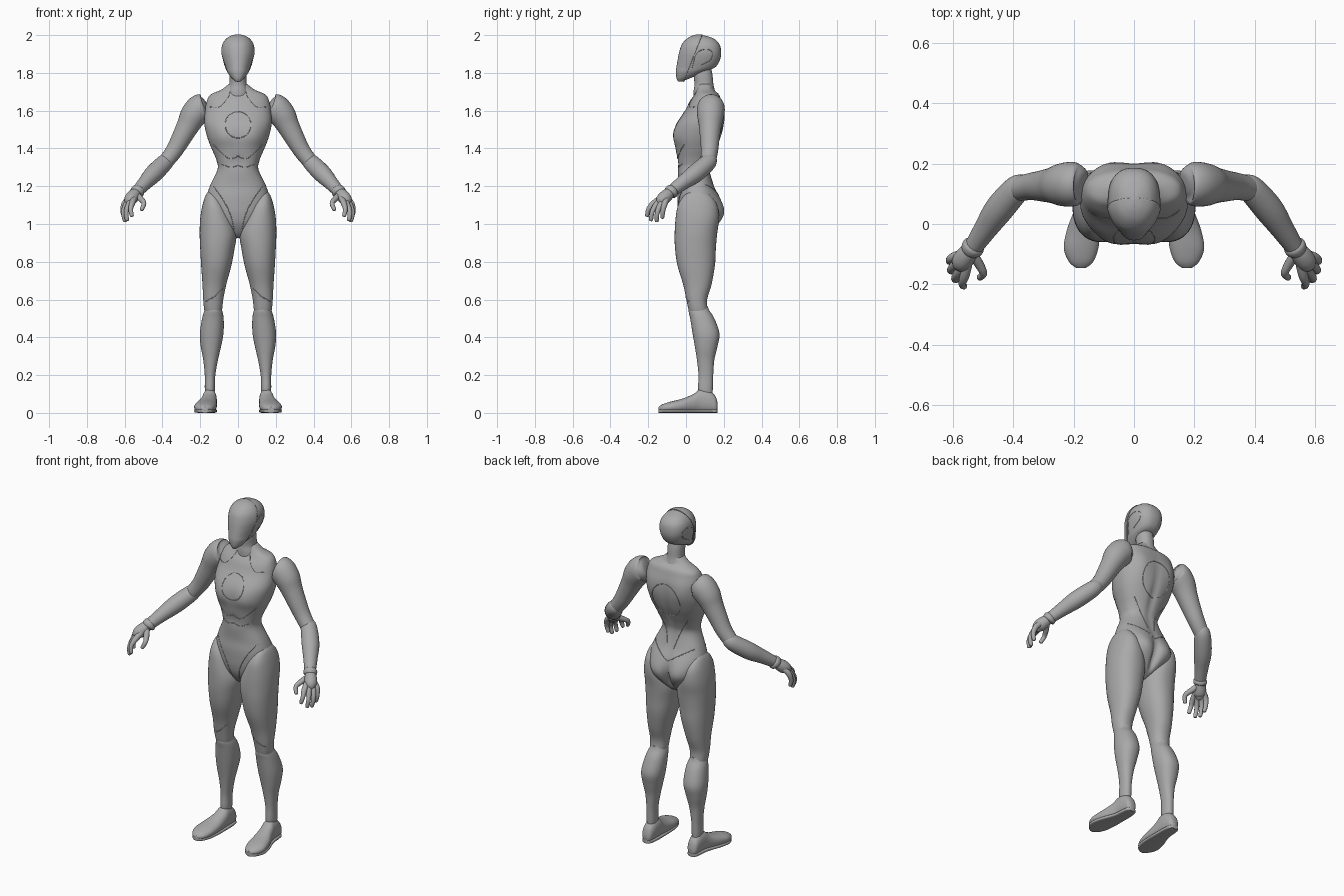
import bpy
import bmesh
from math import cos, sin, pi, exp, copysign, radians
from mathutils import Vector
from mathutils.bvhtree import BVHTree

if "Cube" in bpy.data.objects:
    bpy.data.objects.remove(bpy.data.objects["Cube"], do_unlink=True)

grey = bpy.data.materials.new("matte grey")
grey.use_nodes = True
grey.diffuse_color = (0.4, 0.4, 0.4, 1)
grey.node_tree.nodes["Principled BSDF"].inputs["Base Color"].default_value = grey.diffuse_color


def smooth_rows(rows, steps):
    """Resample rows of numbers along a Catmull-Rom spline."""
    rows = [Vector(row) for row in rows]
    padded = [rows[0]] + rows + [rows[-1]]
    result = []
    for a, b, c, d in zip(padded, padded[1:], padded[2:], padded[3:]):
        for i in range(steps):
            t = i / steps
            result.append(b + t / 2 * ((c - a) + t * ((2 * a - 5 * b + 4 * c - d)
                          + t * (3 * b - 3 * c + d - a))))
    return result + [rows[-1]]


def finish(name, bm, mirrored):
    """Turn a bmesh into a smooth shaded object, optionally on both sides."""
    bmesh.ops.recalc_face_normals(bm, faces=bm.faces)
    mesh = bpy.data.meshes.new(name)
    bm.to_mesh(mesh)
    bm.free()
    mesh.materials.append(grey)
    mesh.shade_smooth()
    mesh.set_sharp_from_angle(angle=radians(50))
    obj = bpy.data.objects.new(name, mesh)
    bpy.context.scene.collection.objects.link(obj)
    if mirrored:
        obj.modifiers.new("both_sides", 'MIRROR').use_mirror_merge = False
    return obj


def skin(name, rings, mirrored):
    """Bridge rings of points into a closed surface."""
    bm = bmesh.new()
    loops = [[bm.verts.new(co) for co in ring] for ring in rings]
    for low, high in zip(loops, loops[1:]):
        for i in range(len(low)):
            bm.faces.new((low[i - 1], low[i], high[i], high[i - 1]))
    bm.faces.new(loops[0])
    bm.faces.new(loops[-1])
    return finish(name, bm, mirrored)


def body(name, rows, mirrored=False, along_y=False, power=2.2, sides=56):
    """Loft of rounded sections: position, then low and high limits on two axes."""
    rings = []
    for t, a0, a1, b0, b1 in smooth_rows(rows, 5):
        ring = []
        for i in range(sides):
            c, s = cos(2 * pi * i / sides), sin(2 * pi * i / sides)
            a = (a0 + a1) / 2 + (a1 - a0) / 2 * copysign(abs(c) ** (2 / power), c)
            b = (b0 + b1) / 2 + (b1 - b0) / 2 * copysign(abs(s) ** (2 / power), s)
            ring.append((a, t, b) if along_y else (a, b, t))
        rings.append(ring)
    return skin(name, rings, mirrored)


def limb(name, rows, mirrored=True, sides=24, steps=5):
    """Round tube through points with a radius each."""
    path = smooth_rows(rows, steps)
    rings = []
    for i, row in enumerate(path):
        tangent = (path[min(i + 1, len(path) - 1)] - path[max(i - 1, 0)]).to_3d()
        u = tangent.cross(Vector((0.1, 1, 0.05))).normalized()
        v = u.cross(tangent).normalized()
        angles = [2 * pi * k / sides for k in range(sides)]
        rings.append([row.to_3d() + row.w * (u * cos(k) + v * sin(k)) for k in angles])
    return skin(name, rings, mirrored)


def bump(obj, centre, size, push):
    """Soft sculpted swelling or hollow, equal on both sides."""
    for vert in obj.data.vertices:
        point = Vector((abs(vert.co.x), vert.co.y, vert.co.z))
        far = sum(((p - c) / s) ** 2 for p, c, s in zip(point, centre, size))
        vert.co.y += push * exp(-far)


def seam(name, obj, points, direction, mirrored=True):
    """Fine panel line laid on a surface, cast along a direction."""
    mesh = obj.data
    tree = BVHTree.FromPolygons([v.co for v in mesh.vertices], [p.vertices for p in mesh.polygons])
    direction = Vector(direction)
    rows = []
    for a, z in smooth_rows(points, 6):
        start = Vector((a, 0, z)) if direction.y else Vector((0, a, z))
        hit = tree.ray_cast(start - direction, direction)[0]
        if hit:
            rows.append((*hit, 0.002))
    limb(name, rows, mirrored, sides=6, steps=1)


def oval(x, z, width, height):
    turns = [2 * pi * i / 24 for i in range(25)]
    return [(x + width * sin(k), z + height * cos(k)) for k in turns]


FRONT, BACK, SIDE = (0, 1, 0), (0, -1, 0), (-1, 0, 0)

# Torso and pelvis: height, half width, front, back
torso_rows = [
    (.925, .015, .03, .09), (.95, .05, 0, .13), (1, .11, -.03, .165),
    (1.05, .15, -.042, .18), (1.1, .168, -.045, .18), (1.15, .165, -.045, .17),
    (1.21, .145, -.04, .145), (1.29, .108, -.045, .125), (1.34, .115, -.05, .135),
    (1.4, .14, -.055, .16), (1.46, .163, -.062, .185), (1.53, .178, -.05, .2),
    (1.6, .175, -.005, .2), (1.65, .165, .02, .188), (1.685, .145, .045, .175),
    (1.71, .09, .055, .15), (1.74, .05, .06, .14)]
torso = body("torso", [(z, -w, w, f, b) for z, w, f, b in torso_rows], power=2.3, sides=80)
bump(torso, (.08, .19, 1.06), (.07, .07, .08), .03)       # buttocks
bump(torso, (0, .18, 1.02), (.018, .07, .07), -.03)       # cleft
bump(torso, (0, .18, 1.36), (.02, .06, .2), -.012)        # spine
bump(torso, (.08, -.05, 1.47), (.06, .06, .06), -.012)    # chest
bump(torso, (0, -.05, 1.33), (.05, .05, .04), .008)       # upper belly
bump(torso, (.1, .19, 1.56), (.05, .06, .08), .01)        # shoulder blades

# Torso panel lines
seam("chest_disc_line", torso, oval(0, 1.525, .068, .07), FRONT, False)
seam("rib_line", torso, [(0, 1.36), (.04, 1.345), (.08, 1.37), (.13, 1.42)], FRONT)
seam("belly_line", torso, [(0, 1.31), (.04, 1.3), (.09, 1.32)], FRONT)
seam("groin_line", torso, [(.13, 1.2), (.08, 1.13), (.04, 1.05), (.02, .97)], FRONT)
seam("collar_line", torso, [(.04, 1.7), (.06, 1.66), (.1, 1.62), (.15, 1.62)], FRONT)
seam("back_plate_line", torso, oval(0, 1.5, .09, .1), BACK, False)
seam("waist_back_line", torso, [(.02, 1.2), (.05, 1.3), (.1, 1.38)], BACK)
seam("hip_back_line", torso, [(0, 1.13), (.06, 1.17), (.13, 1.21)], BACK)

# Neck
neck = [(1.64, .07, .04, .17), (1.7, .058, .04, .155), (1.74, .046, .045, .145),
        (1.79, .045, .04, .14), (1.84, .04, .04, .13)]
body("neck", [(z, -w, w, f, b) for z, w, f, b in neck])

# Head, narrowing toward the face
head_rows = [
    (1.757, .012, -.04, -.015), (1.775, .035, -.047, .03), (1.805, .058, -.05, .1),
    (1.83, .068, -.047, .155), (1.87, .08, -.04, .18), (1.91, .086, -.032, .186),
    (1.95, .079, -.018, .178), (1.98, .058, .01, .15), (1.995, .03, .04, .11),
    (2, .006, .065, .085)]
head = body("head", [(z, -w, w, f, b) for z, w, f, b in head_rows], power=2.4)
for vert in head.data.vertices:
    vert.co.x *= 1 - max(0, .05 - vert.co.y) * 2
seam("ear_line", head, [(.03, 1.82), (.055, 1.9), (.1, 1.925), (.14, 1.91), (.13, 1.87),
                        (.08, 1.84)], SIDE)

# Face mask: front of the head shell, slightly raised
bm = bmesh.new()
bm.from_mesh(head.data)
bmesh.ops.bisect_plane(bm, geom=bm.verts[:] + bm.edges[:] + bm.faces[:], clear_outer=True,
                       plane_co=(0, .03, 1.86), plane_no=(0, 1, -.4))
mask = finish("face_mask", bm, False)
raised = mask.modifiers.new("thickness", 'SOLIDIFY')
raised.thickness, raised.offset = .004, 1

# Legs
thigh = body("thighs", [
    (1.175, .125, .155, .03, .09), (1.15, .1, .172, -.01, .13), (1.1, .065, .188, -.042, .165),
    (1.03, .03, .2, -.055, .175), (.95, .008, .203, -.06, .165), (.87, .018, .2, -.058, .158),
    (.78, .035, .195, -.045, .153), (.68, .062, .188, -.015, .135), (.6, .078, .184, .002, .112),
    (.54, .085, .178, .015, .115), (.5, .095, .165, .03, .12)], True)
seam("knee_line", thigh, [(.08, .66), (.12, .62), (.17, .59)], FRONT)
body("shins", [
    (.565, .1, .16, .03, .115), (.545, .085, .176, .014, .122), (.5, .076, .19, .022, .15),
    (.42, .077, .202, .035, .177), (.35, .09, .197, .047, .166), (.28, .106, .184, .058, .15),
    (.2, .12, .176, .066, .144), (.13, .122, .176, .064, .142), (.09, .125, .173, .07, .14)], True)

# Feet run from heel to toe; the soles follow the same outline
foot_rows = [
    (.168, .135, .165, .015, .05), (.155, .12, .18, 0, .09), (.12, .113, .186, 0, .12),
    (.075, .112, .19, 0, .125), (.04, .112, .2, 0, .1), (-.02, .112, .222, 0, .075),
    (-.08, .118, .232, 0, .06), (-.125, .135, .215, .003, .045), (-.146, .16, .19, .015, .03)]
body("feet", foot_rows, True, True)
body("soles", [(y, x0, x1, 0, .02) for y, x0, x1, low, high in foot_rows], True, True, power=4)

# Arms
limb("upper_arms", [
    (.168, .13, 1.63, .03), (.178, .132, 1.625, .06), (.2, .132, 1.615, .073),
    (.235, .13, 1.575, .071), (.265, .128, 1.52, .06), (.3, .126, 1.455, .052),
    (.34, .124, 1.385, .045), (.39, .115, 1.32, .04)], sides=40)
limb("forearms", [
    (.36, .125, 1.355, .03), (.385, .118, 1.328, .044), (.445, .05, 1.268, .048),
    (.49, -.015, 1.22, .039), (.53, -.075, 1.175, .031)], sides=40)
limb("wrist_cuffs", [(.525, -.065, 1.182, .03), (.53, -.073, 1.175, .037),
                     (.537, -.083, 1.166, .036), (.54, -.088, 1.16, .028)], sides=32)

# Hands: palm, then each finger from the wrist through its knuckles to the tip
limb("palms", [(.535, -.08, 1.17, .027), (.555, -.105, 1.148, .034),
               (.572, -.128, 1.125, .032), (.58, -.137, 1.1, .014)])
fingers = {
    "index": ((.558, -.165, 1.115), (.568, -.197, 1.08), (.562, -.206, 1.045)),
    "middle": ((.574, -.15, 1.11), (.592, -.178, 1.065), (.588, -.185, 1.022)),
    "ring": ((.587, -.13, 1.11), (.606, -.152, 1.06), (.598, -.155, 1.017)),
    "little": ((.596, -.11, 1.115), (.61, -.122, 1.07), (.602, -.125, 1.035)),
    "thumb": ((.517, -.125, 1.135), (.498, -.162, 1.11), (.51, -.177, 1.077))}
for finger, (knuckle, middle, tip) in fingers.items():
    end = Vector(tip) + (Vector(tip) - Vector(middle)).normalized() * .007
    limb(finger + "_fingers", [(.54, -.09, 1.16, .015), (*knuckle, .016), (*middle, .0125),
                               (*tip, .0105), (*end, .004)], sides=14)
